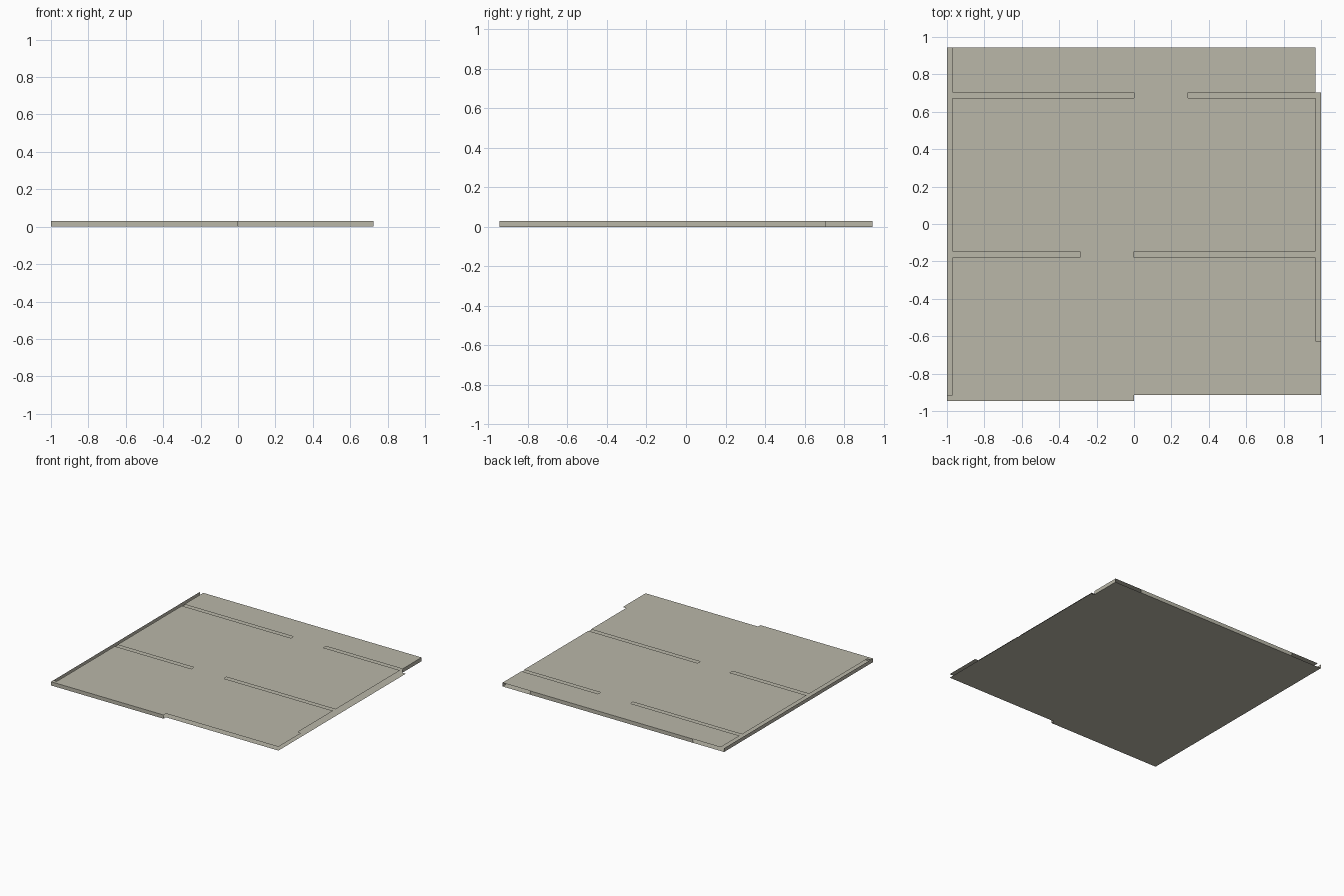
import bpy, bmesh

if "Cube" in bpy.data.objects:
    bpy.data.objects.remove(bpy.data.objects["Cube"])

H = 0.03            # height of the storey
X, Y = 1.0, 0.945   # outer half sizes
XI, YI = 0.97, 0.915  # inner face of the outer walls

mat = bpy.data.materials.new("warm grey")
mat.diffuse_color = (0.49, 0.475, 0.395, 1)
mat.use_nodes = True
mat.node_tree.nodes["Principled BSDF"].inputs["Base Color"].default_value = mat.diffuse_color


def sheet(name, points, flip=False):
    """One flat polygon as its own object."""
    bm = bmesh.new()
    face = bm.faces.new([bm.verts.new(p) for p in points])
    if flip:
        face.normal_flip()
    me = bpy.data.meshes.new(name)
    bm.to_mesh(me)
    bm.free()
    me.materials.append(mat)
    ob = bpy.data.objects.new(name, me)
    bpy.context.collection.objects.link(ob)
    return ob


def level(name, outline, z, flip=False):
    return sheet(name, [(x, y, z) for x, y in outline], flip)


def wall(name, a, b):
    return sheet(name, [(*a, 0), (*b, 0), (*b, H), (*a, H)])


def slot(x_open, x_end, y0, y1):
    """Open-ended partition gap, entered from the side at x_open."""
    return [(x_open, y0), (x_end, y0), (x_end, y1), (x_open, y1)]


A0, A1 = -0.178, -0.147   # front partitions
B0, B1 = 0.673, 0.703     # rear partitions

# lower plate
level("lower_plate", [(-X, -Y), (0, -Y), (0, -YI), (X, -YI), (X, B1),
                      (XI, B1), (XI, Y), (-X, Y)], 0, True)

# upper plate, left open where the walls and partitions run
level("upper_plate",
      [(-X, -Y), (0, -Y), (0, -YI), (X, -YI), (X, -0.625), (XI, -0.625)]
      + slot(XI, 0, A0, A1) + slot(XI, 0.29, B0, B1)
      + [(XI, Y), (-XI, Y)]
      + slot(-XI, 0, B1, B0) + slot(-XI, -0.29, A1, A0)
      + [(-XI, -YI), (-X, -YI)], H)

# thin upright walls on the outer edges
wall("front_wall", (-X, -Y), (0, -Y))
wall("left_wall", (-X, Y), (-X, -Y))
wall("back_wall", (0.725, Y), (-0.725, Y))
wall("right_rear_wall", (XI, B1), (XI, Y))
